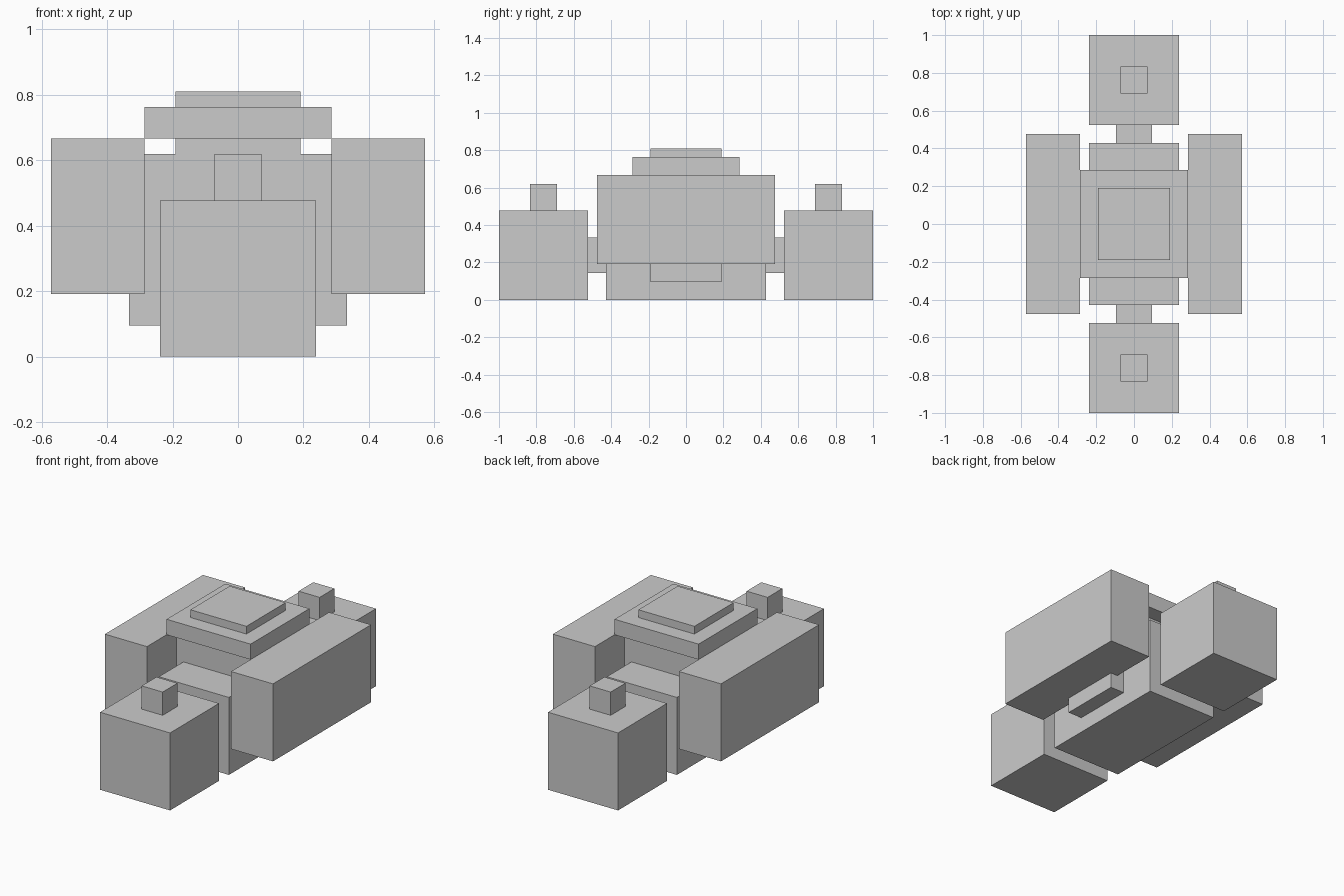
import bpy

if "Cube" in bpy.data.objects:
    bpy.data.objects.remove(bpy.data.objects["Cube"])

U = 1 / 21  # the model sits on a regular grid, 42 cells long


def box(name, x, y, z):
    """Box from (min, max) grid ranges on each axis."""
    ranges = (x, y, z)
    bpy.ops.mesh.primitive_cube_add(size=1, location=[(a + b) / 2 * U for a, b in ranges])
    ob = bpy.context.object
    ob.name = name
    ob.scale = [(b - a) * U for a, b in ranges]
    bpy.ops.object.transform_apply(location=False, rotation=False, scale=True)
    return ob


def span(side, a, b):
    """Range from a to b, mirrored when side is -1."""
    return tuple(sorted((side * a, side * b)))


# Central hull and the cross block that carries the side pods
box("hull", (-5, 5), (-9, 9), (0, 10))
box("cross_block", (-7, 7), (-4, 4), (2, 13))

# Stepped top
box("neck", (-4, 4), (-4, 4), (13, 14))
box("top_plate", (-6, 6), (-6, 6), (14, 16))
box("top_cap", (-4, 4), (-4, 4), (16, 17))

# Side pods
for side, label in ((-1, "left"), (1, "right")):
    box(label + "_pod", span(side, 6, 12), (-10, 10), (4, 14))

# End blocks with connectors and top knobs
for side, label in ((-1, "front"), (1, "back")):
    box(label + "_connector", (-2, 2), span(side, 9, 11), (3, 7))
    box(label + "_block", (-5, 5), span(side, 11, 21), (0, 10))
    box(label + "_knob", (-1.5, 1.5), span(side, 14.5, 17.5), (10, 13))
